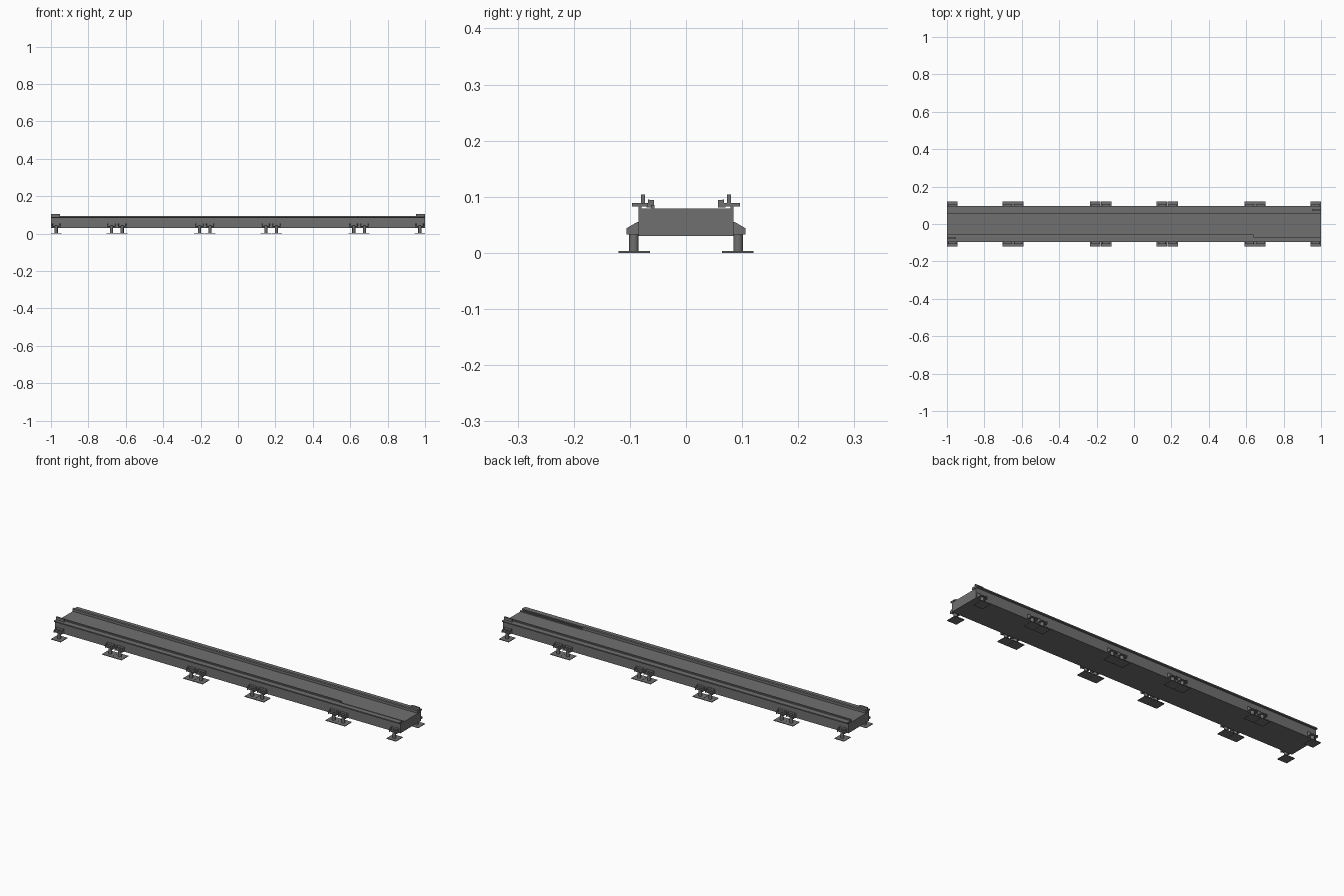
import bpy, bmesh
from mathutils import Matrix

if "Cube" in bpy.data.objects:
    bpy.data.objects.remove(bpy.data.objects["Cube"])

dark_grey = bpy.data.materials.new("dark_grey_metal")
dark_grey.diffuse_color = (0.16, 0.16, 0.16, 1)
dark_grey.use_nodes = True
dark_grey.node_tree.nodes["Principled BSDF"].inputs["Base Color"].default_value = dark_grey.diffuse_color


def add_mesh(name, bm):
    bmesh.ops.recalc_face_normals(bm, faces=bm.faces)
    me = bpy.data.meshes.new(name)
    bm.to_mesh(me)
    bm.free()
    me.materials.append(dark_grey)
    ob = bpy.data.objects.new(name, me)
    bpy.context.collection.objects.link(ob)
    return ob


def box(name, x0, x1, y0, y1, z0, z1):
    bm = bmesh.new()
    m = Matrix.Translation(((x0 + x1) / 2, (y0 + y1) / 2, (z0 + z1) / 2))
    bmesh.ops.create_cube(bm, size=1, matrix=m @ Matrix.Diagonal((x1 - x0, y1 - y0, z1 - z0, 1)))
    return add_mesh(name, bm)


def extrude_x(name, profile, x0, x1):
    """Extrude a (y, z) profile along x."""
    bm = bmesh.new()
    f = bm.faces.new([bm.verts.new((x0, y, z)) for y, z in profile])
    r = bmesh.ops.extrude_face_region(bm, geom=[f])
    vs = [v for v in r["geom"] if isinstance(v, bmesh.types.BMVert)]
    bmesh.ops.translate(bm, verts=vs, vec=(x1 - x0, 0, 0))
    # Keep the start cap so the solid stays closed
    bmesh.ops.holes_fill(bm, edges=bm.edges, sides=0)
    return add_mesh(name, bm)


def cylinder(name, x, y, z0, z1, r, n=16):
    bm = bmesh.new()
    bmesh.ops.create_cone(bm, cap_ends=True, segments=n, radius1=r, radius2=r, depth=z1 - z0,
                          matrix=Matrix.Translation((x, y, (z0 + z1) / 2)))
    ob = add_mesh(name, bm)
    if n > 8:
        for p in ob.data.polygons:
            p.use_smooth = len(p.vertices) == 4
    return ob


# Conveyor bed with the flat carrying surface
box("conveyor_bed", -1, 1, -0.083, 0.083, 0.03, 0.079)

for s, side in ((-1, "front"), (1, "back")):
    # Side frame with an outward top flange
    rail = [(0.079, 0.03), (0.085, 0.03), (0.085, 0.083), (0.096, 0.083),
            (0.096, 0.089), (0.069, 0.089), (0.069, 0.083), (0.079, 0.083)]
    extrude_x(side + "_side_frame", [(s * y, z) for y, z in rail], -1, 1)

    # Inner guide strip; the front one stops early to leave an opening
    end = 0.64 if s < 0 else 1.0
    guide = [(0.057, 0.081), (0.057, 0.094), (0.068, 0.095),
             (0.068, 0.089), (0.07, 0.089), (0.07, 0.081)]
    extrude_x(side + "_guide_strip", [(s * y, z) for y, z in guide], -1, end)
    if s < 0:
        box("front_opening_strip", end, 1, -0.062, -0.056, 0.079, 0.085)

    # Upright end fin on diagonally opposite corners
    a, b = sorted((s * 0.953, s * 1.0))
    y0, y1 = sorted((s * 0.073, s * 0.08))
    box(side + "_end_fin", a, b, y0, y1, 0.084, 0.104)

# Feet: one at each end and a pair on both sides of every section joint
joints = (-0.6475, -0.1775, 0.1775, 0.6475)
leg_xs = [-0.972, 0.972] + [j + d for j in joints for d in (-0.0285, 0.0285)]
for x in leg_xs:
    for s in (-1, 1):
        def ys(a, b):
            return sorted((s * a, s * b))
        box("foot_plate", x - 0.028, x + 0.028, *ys(0.064, 0.12), 0, 0.003)
        cylinder("leg_post", x, s * 0.093, 0.003, 0.036, 0.0085)
        box("bracket_shelf", x - 0.022, x + 0.022, *ys(0.084, 0.106), 0.036, 0.041)
        box("bracket_backplate", x - 0.022, x + 0.022, *ys(0.084, 0.087), 0.036, 0.055)
        # Sloping gussets at both ends of the shelf
        for gx in (-0.022, 0.018):
            side_shape = [(0.084, 0.033), (0.106, 0.033), (0.106, 0.044), (0.087, 0.055), (0.084, 0.055)]
            extrude_x("bracket_gusset", [(s * y, z) for y, z in side_shape], x + gx, x + gx + 0.004)
        cylinder("leg_lock_nut", x, s * 0.094, 0.041, 0.047, 0.0075, 6)
